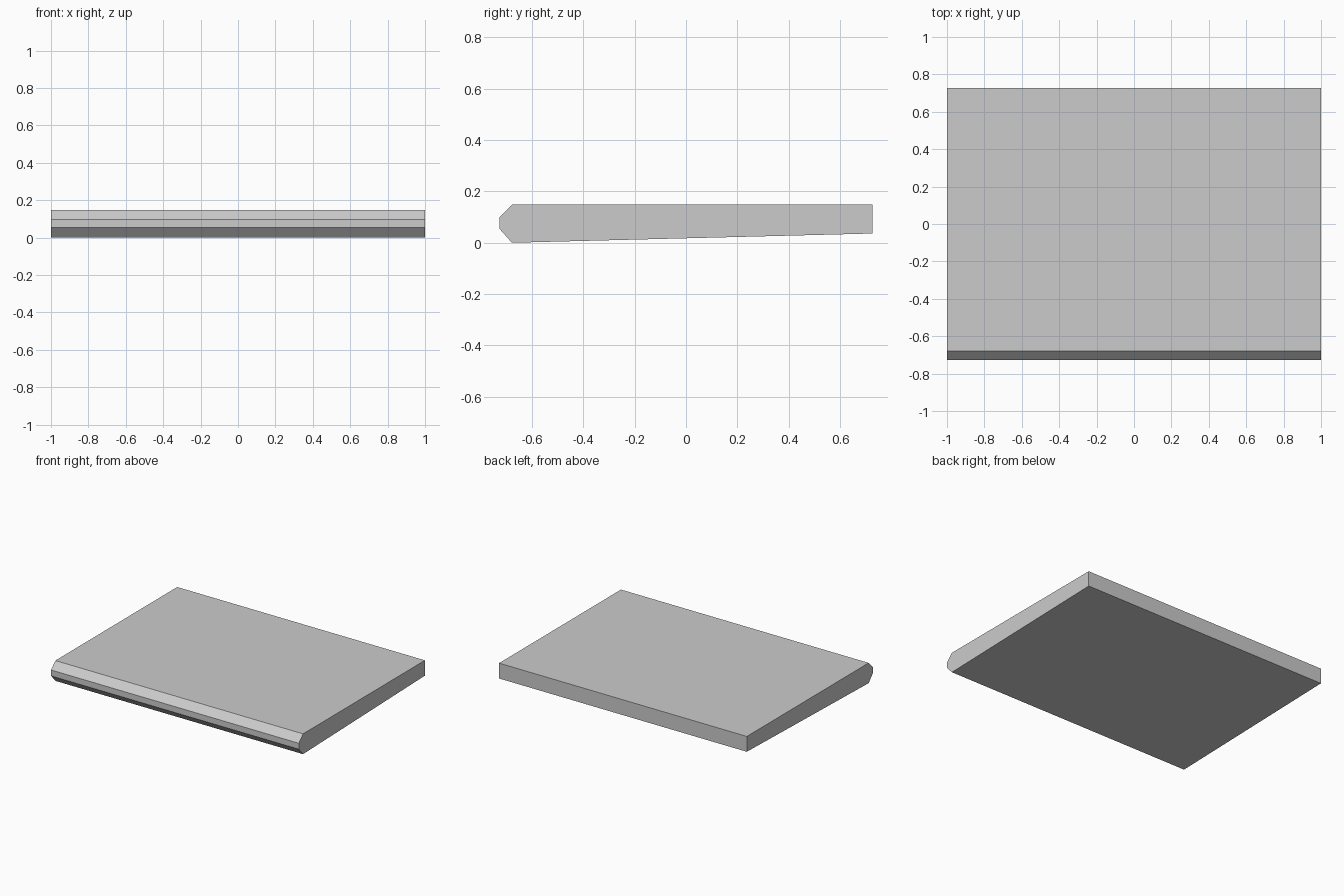
import bpy
import bmesh

if "Cube" in bpy.data.objects:
    bpy.data.objects.remove(bpy.data.objects["Cube"])

# Side profile (y, z): chamfered front nose, flat top, underside rising to the back
PROFILE = [(-0.678, 0.0), (0.727, 0.036), (0.727, 0.148),
           (-0.678, 0.148), (-0.727, 0.098), (-0.727, 0.055)]


def extrude_profile(name, profile, half_width):
    bm = bmesh.new()
    face = bm.faces.new([bm.verts.new((-half_width, y, z)) for y, z in profile])
    result = bmesh.ops.extrude_face_region(bm, geom=[face])
    moved = [v for v in result["geom"] if isinstance(v, bmesh.types.BMVert)]
    bmesh.ops.translate(bm, verts=moved, vec=(2 * half_width, 0, 0))
    bmesh.ops.recalc_face_normals(bm, faces=bm.faces)
    mesh = bpy.data.meshes.new(name)
    bm.to_mesh(mesh)
    bm.free()
    obj = bpy.data.objects.new(name, mesh)
    bpy.context.collection.objects.link(obj)
    return obj


# Slab with a chamfered front edge
extrude_profile("chamfered_slab", PROFILE, 1.0)
